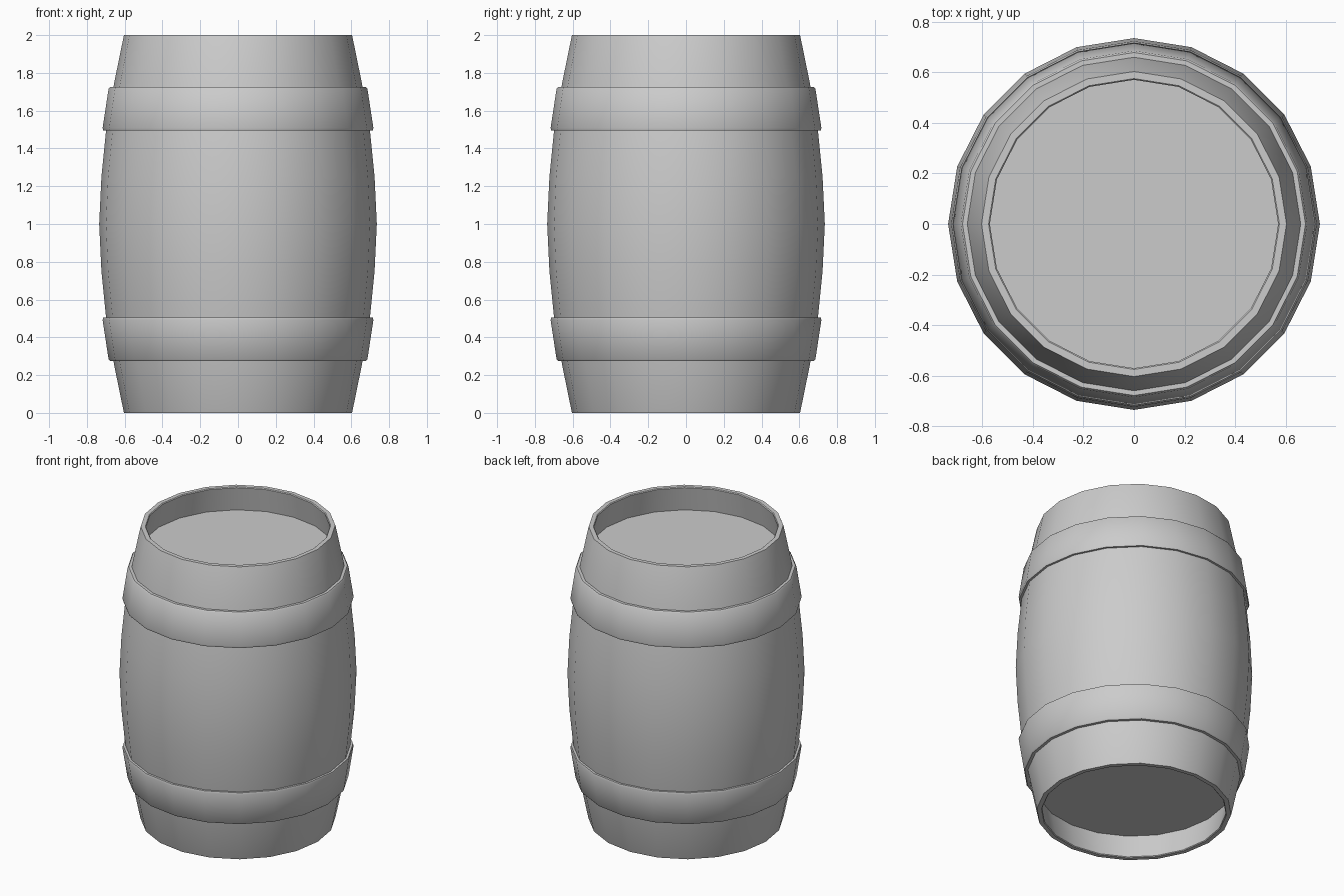
import bpy, bmesh
from math import pi, sin, cos, radians

if "Cube" in bpy.data.objects:
    bpy.data.objects.remove(bpy.data.objects["Cube"])

SIDES = 20


def lathe(name, profile, closed=False, smooth=35):
    """Revolve (radius, z) points around z; a radius of 0 becomes a flat cap."""
    bm = bmesh.new()
    rings = []
    for r, z in profile:
        rings.append([bm.verts.new((r * cos(2 * pi * i / SIDES),
                                    r * sin(2 * pi * i / SIDES), z))
                      for i in range(SIDES)])
    pairs = list(zip(rings, rings[1:]))
    if closed:
        pairs.append((rings[-1], rings[0]))
    for a, b in pairs:
        for i in range(SIDES):
            j = (i + 1) % SIDES
            bm.faces.new((a[i], a[j], b[j], b[i]))
    if not closed:                       # flat heads close both ends
        bm.faces.new(rings[0])
        bm.faces.new(rings[-1])
    bmesh.ops.recalc_face_normals(bm, faces=bm.faces)
    mesh = bpy.data.meshes.new(name)
    bm.to_mesh(mesh)
    bm.free()
    obj = bpy.data.objects.new(name, mesh)
    bpy.context.collection.objects.link(obj)
    bpy.ops.object.select_all(action='DESELECT')
    obj.select_set(True)
    bpy.context.view_layer.objects.active = obj
    bpy.ops.object.shade_smooth_by_angle(angle=radians(smooth))
    return obj


# Barrel body: recessed head, rim, bulging staves; mirrored about z = 1
lower = [(0.60, 0.17), (0.57, 0.005), (0.575, 0.0), (0.603, 0.0),
         (0.605, 0.005), (0.655, 0.25), (0.698, 0.5), (0.723, 0.75)]
upper = [(r, 2 - z) for r, z in reversed(lower)]
lathe("barrel_body", lower + [(0.735, 1.0)] + upper)

# Hoops: tapered bands with slightly softened edges
hoop = [(0.64, 0.275), (0.678, 0.275), (0.685, 0.283),
        (0.717, 0.492), (0.713, 0.505), (0.68, 0.505)]
lathe("lower_hoop", hoop, closed=True)
lathe("upper_hoop", [(r, 2 - z) for r, z in hoop], closed=True)
